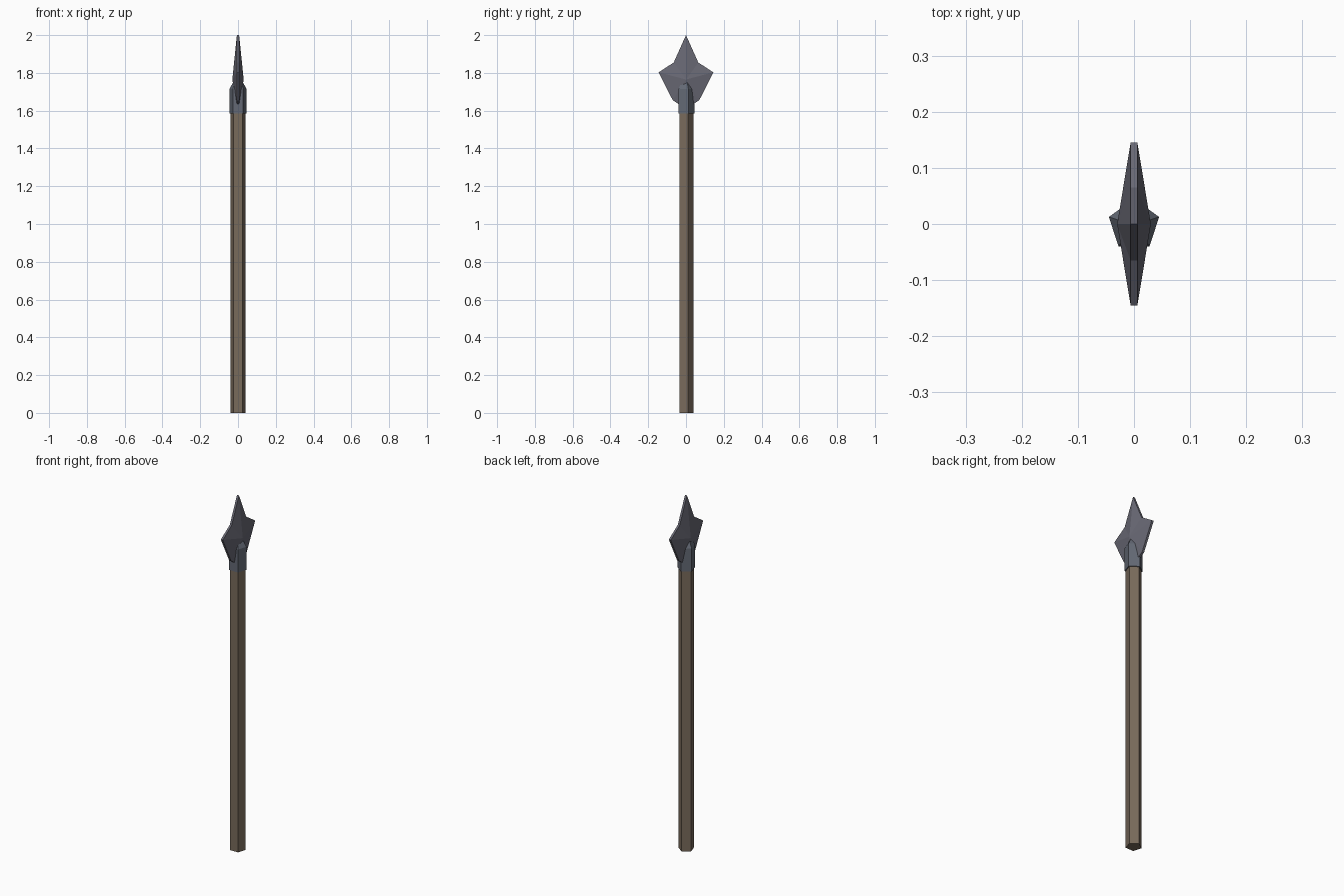
import bpy, bmesh, math

if "Cube" in bpy.data.objects:
    bpy.data.objects.remove(bpy.data.objects["Cube"])


def material(name, rgb):
    m = bpy.data.materials.new(name)
    m.diffuse_color = (*rgb, 1)
    m.use_nodes = True
    m.node_tree.nodes["Principled BSDF"].inputs["Base Color"].default_value = m.diffuse_color
    return m


def finish(name, bm, mat):
    bmesh.ops.recalc_face_normals(bm, faces=bm.faces)
    me = bpy.data.meshes.new(name)
    bm.to_mesh(me)
    bm.free()
    me.materials.append(mat)
    ob = bpy.data.objects.new(name, me)
    bpy.context.collection.objects.link(ob)
    return ob


def pentagon_loft(name, sections, mat):
    """Five-sided solid through (radius, z) sections, flat side to the front."""
    bm = bmesh.new()
    rings = []
    for r, z in sections:
        angles = [math.radians(90 + 72 * i) for i in range(5)]
        rings.append([bm.verts.new((r * math.cos(a), r * math.sin(a) - 0.002, z)) for a in angles])
    for a, b in zip(rings, rings[1:]):
        for i in range(5):
            j = (i + 1) % 5
            bm.faces.new((a[i], a[j], b[j], b[i]))
    bm.faces.new(rings[0])
    bm.faces.new(rings[-1])
    return finish(name, bm, mat)


wood = material("brown wood", (0.19, 0.145, 0.105))
steel = material("grey steel", (0.14, 0.14, 0.175))
iron = material("blue grey iron", (0.125, 0.14, 0.175))

# Shaft and socket
pentagon_loft("shaft", [(0.041, 0), (0.041, 1.62)], wood)
pentagon_loft("socket", [(0.047, 1.585), (0.047, 1.715), (0.022, 1.76)], iron)

# Star-shaped blade: blunt rim, raised to a point on both broad sides
half = [(0.065, 1.855), (0.145, 1.803), (0.07, 1.655)]
outline = [(0, 2.0)] + half + [(0, 1.61)] + [(-y, z) for y, z in reversed(half)]
bm = bmesh.new()
rims = []
for s in (1, -1):
    rim = [bm.verts.new((s * 0.006, y, z)) for y, z in outline]
    peak = bm.verts.new((s * 0.03, 0, 1.765))
    for i in range(len(rim)):
        bm.faces.new((rim[i], rim[(i + 1) % len(rim)], peak))
    rims.append(rim)
a, b = rims
for i in range(len(a)):
    j = (i + 1) % len(a)
    bm.faces.new((a[i], a[j], b[j], b[i]))
finish("blade", bm, steel)
